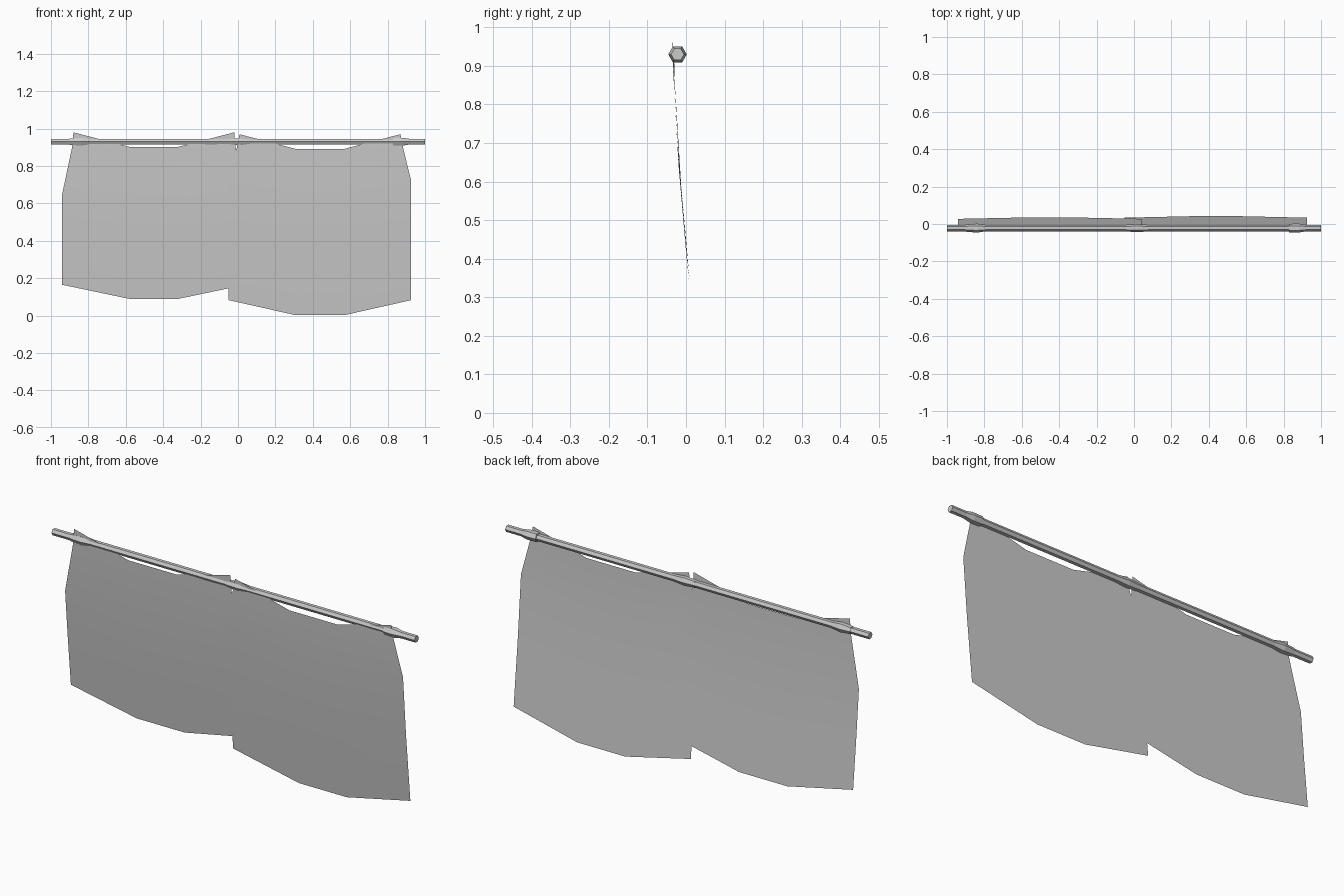
import bpy, bmesh, math
from mathutils import Matrix

cube = bpy.data.objects.get("Cube")
if cube:
    bpy.data.objects.remove(cube, do_unlink=True)

grey = bpy.data.materials.new("plain_grey")
grey.use_nodes = True
COLOUR = (0.6, 0.6, 0.6, 1)
grey.diffuse_color = COLOUR
grey.node_tree.nodes["Principled BSDF"].inputs["Base Color"].default_value = COLOUR

ROD_Y, ROD_Z, ROD_R = -0.022, 0.93, 0.017
# Sideways hang of the cloth: (height, depth)
HANG = [(0.0, 0.042), (0.42, 0.0), (0.65, -0.02), (0.9, -0.034), (1.0, -0.035)]


def finish(name, bm, smooth=True):
    mesh = bpy.data.meshes.new(name)
    bm.to_mesh(mesh)
    bm.free()
    obj = bpy.data.objects.new(name, mesh)
    bpy.context.collection.objects.link(obj)
    mesh.materials.append(grey)
    for p in mesh.polygons:
        p.use_smooth = smooth
    return obj


def depth(z):
    for (z0, y0), (z1, y1) in zip(HANG, HANG[1:]):
        if z <= z1:
            return y0 + (y1 - y0) * (z - z0) / (z1 - z0)
    return HANG[-1][1]


# Six-sided bar along x, with its own radius at each end
def bar(name, x0, x1, r0, r1):
    bm = bmesh.new()
    bmesh.ops.create_cone(bm, cap_ends=True, segments=6, radius1=r0, radius2=r1, depth=x1 - x0)
    # one corner of the hexagon points straight up
    bm.transform(Matrix.Translation(((x0 + x1) / 2, ROD_Y, ROD_Z)) @ Matrix.Rotation(math.pi / 2, 4, "Y"))
    return finish(name, bm, False)


# Hanging cloth: columns follow the sag, rows follow the hang
def cloth(name, centre, rows, offset):
    bm = bmesh.new()
    grid = []
    for half, edge_z, mid_z in rows:
        row = []
        for x, z in ((-half, edge_z), (-0.132, mid_z), (0.132, mid_z), (half, edge_z)):
            row.append(bm.verts.new((centre + x, depth(z) + offset, z)))
        grid.append(row)
    for a, b in zip(grid, grid[1:]):
        for i in range(3):
            bm.faces.new((a[i], a[i + 1], b[i + 1], b[i]))
    return finish(name, bm)


cloth("right_curtain", -0.45,
      [(0.49, 0.165, 0.09), (0.49, 0.42, 0.35), (0.49, 0.65, 0.58), (0.437, 0.9, 0.83), (0.43, 0.98, 0.903)], 0.002)
cloth("left_curtain", 0.438,
      [(0.488, 0.083, 0.003), (0.488, 0.42, 0.34), (0.488, 0.72, 0.64), (0.444, 0.9, 0.82), (0.43, 0.97, 0.892)], 0.0)

# Rod and the tie loops around it
bar("rod", -1, 1, ROD_R, ROD_R)
for name, x0, x1, r0, r1 in (("right_tie", -0.9, -0.84, 0.019, 0.024),
                             ("right_tie_tail", -0.84, -0.79, 0.024, 0.017),
                             ("left_tie", 0.83, 0.88, 0.023, 0.024),
                             ("left_tie_tail", 0.88, 0.92, 0.024, 0.017),
                             ("middle_tie", -0.04, 0.02, 0.018, 0.022),
                             ("middle_tie_tail", 0.02, 0.08, 0.022, 0.017)):
    bar(name, x0, x1, r0, r1)
